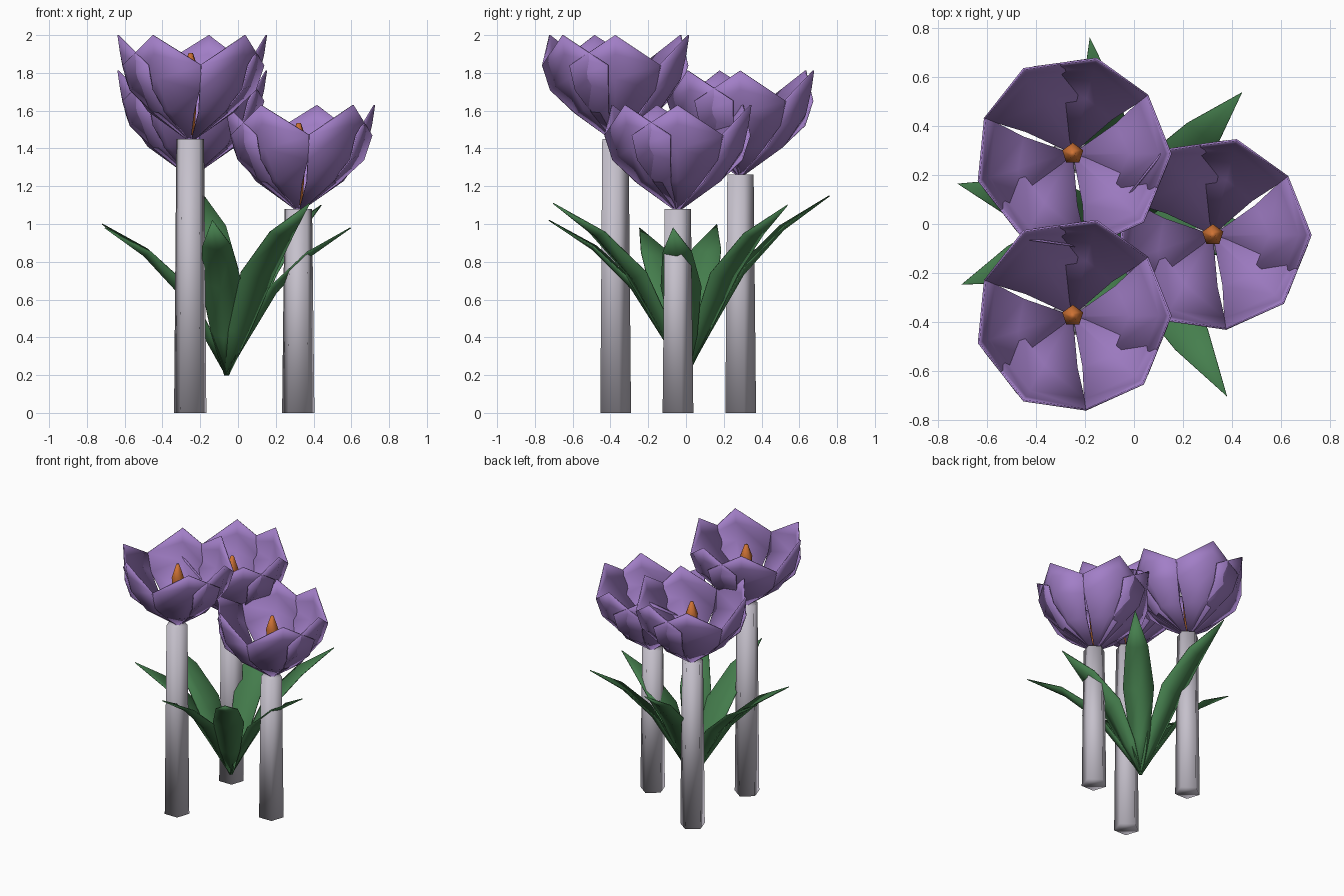
import bpy, bmesh
from math import sin, cos, radians, pi

if "Cube" in bpy.data.objects:
    bpy.data.objects.remove(bpy.data.objects["Cube"])


def material(name, rgb):
    m = bpy.data.materials.new(name)
    m.diffuse_color = (*rgb, 1)
    m.use_nodes = True
    m.node_tree.nodes["Principled BSDF"].inputs["Base Color"].default_value = m.diffuse_color
    return m


PURPLE = material("petal_purple", (0.36, 0.21, 0.57))
GREEN = material("leaf_green", (0.06, 0.21, 0.075))
PALE = material("stem_pale_grey", (0.56, 0.53, 0.60))
ORANGE = material("stigma_orange", (0.62, 0.17, 0.035))


def finish(bm, name, mat, thickness=0.0):
    bmesh.ops.recalc_face_normals(bm, faces=bm.faces)
    me = bpy.data.meshes.new(name)
    bm.to_mesh(me)
    bm.free()
    me.materials.append(mat)
    for p in me.polygons:
        p.use_smooth = True
    ob = bpy.data.objects.new(name, me)
    bpy.context.collection.objects.link(ob)
    if thickness:
        s = ob.modifiers.new("thickness", 'SOLIDIFY')
        s.thickness = thickness
        s.offset = 0
    return ob


def lathe(name, mat, centre, profile):
    """Five-sided column from (radius, z) rings, closed at both ends."""
    bm = bmesh.new()
    rings = [[bm.verts.new((centre[0] + r * cos(pi / 2 + i * 2 * pi / 5),
                            centre[1] + r * sin(pi / 2 + i * 2 * pi / 5), z))
              for i in range(5)] for r, z in profile]
    for a, b in zip(rings, rings[1:]):
        for i in range(5):
            j = (i + 1) % 5
            bm.faces.new((a[i], a[j], b[j], b[i]))
    bm.faces.new(rings[0][::-1])
    bm.faces.new(rings[-1])
    finish(bm, name, mat)


def blade(bm, rows, tip, place):
    """Three-column strip (left, middle, right) ending in a point."""
    grid = [[bm.verts.new(place(*p)) for p in row] for row in rows]
    end = bm.verts.new(place(*tip))
    for a, b in zip(grid, grid[1:]):
        for k in (0, 1):
            bm.faces.new((a[k], a[k + 1], b[k + 1], b[k]))
    for k in (0, 1):
        bm.faces.new((grid[-1][k], grid[-1][k + 1], end))


# Petal rows: middle radius, middle z, edge radius, edge z, edge angle
PETAL = [(0.02, 0.0, 0.02, 0.0, 34), (0.235, 0.15, 0.215, 0.14, 35),
         (0.355, 0.32, 0.345, 0.26, 38), (0.385, 0.45, 0.388, 0.39, 38.5)]


def flower(name, x, y, z0):
    # two whorls of three petals
    bm = bmesh.new()
    for angle in (0, 120, 240, 76, 196, 316):
        def place(r, a, z):
            t = radians(angle + a)
            return (x + r * cos(t), y + r * sin(t), z0 + z)
        rows = [[(er, -ea, ez), (mr, 0, mz), (er, ea, ez)]
                for mr, mz, er, ez, ea in PETAL]
        blade(bm, rows, (0.40, 0, 0.55), place)
    finish(bm, name + "_petals", PURPLE, 0.008)
    # stigma
    lathe(name + "_stigma", ORANGE, (x, y),
          [(0.02, z0 + 0.02), (0.038, z0 + 0.28), (0.045, z0 + 0.36), (0.012, z0 + 0.455)])
    # stem
    lathe(name + "_stem", PALE, (x - 0.003, y - 0.006), [(0.09, 0), (0.077, z0)])


flower("front_flower", -0.25, -0.375, 1.45)
flower("back_flower", -0.25, 0.287, 1.262)
flower("right_flower", 0.322, -0.045, 1.08)

# Leaves: direction, reach, tip height
LEAVES = [(99, 0.77, 1.15), (47, 0.735, 1.10), (166, 0.68, 1.0), (201, 0.69, 0.98),
          (302, 0.83, 1.11), (264, 0.73, 1.02), (354, 0.66, 0.98)]
# share of reach, share of height, half width, edge lift
LEAF = [(0.0, 0.0, 0.012, 0.0), (0.17, 0.24, 0.07, 0.025),
        (0.40, 0.56, 0.108, 0.035), (0.68, 0.81, 0.078, 0.02)]
for n, (angle, reach, top) in enumerate(LEAVES):
    bm = bmesh.new()
    t = radians(angle)

    def place(d, w, z):
        return (-0.06 + d * cos(t) - w * sin(t), d * sin(t) + w * cos(t), z)
    rows = []
    for d, h, w, lift in LEAF:
        d, z = d * reach, 0.2 + h * (top - 0.2)
        rows.append([(d - lift * 0.5, -w, z + lift), (d, 0, z), (d - lift * 0.5, w, z + lift)])
    blade(bm, rows, (reach, 0, top), place)
    finish(bm, "leaf_%d" % (n + 1), GREEN, 0.006)
